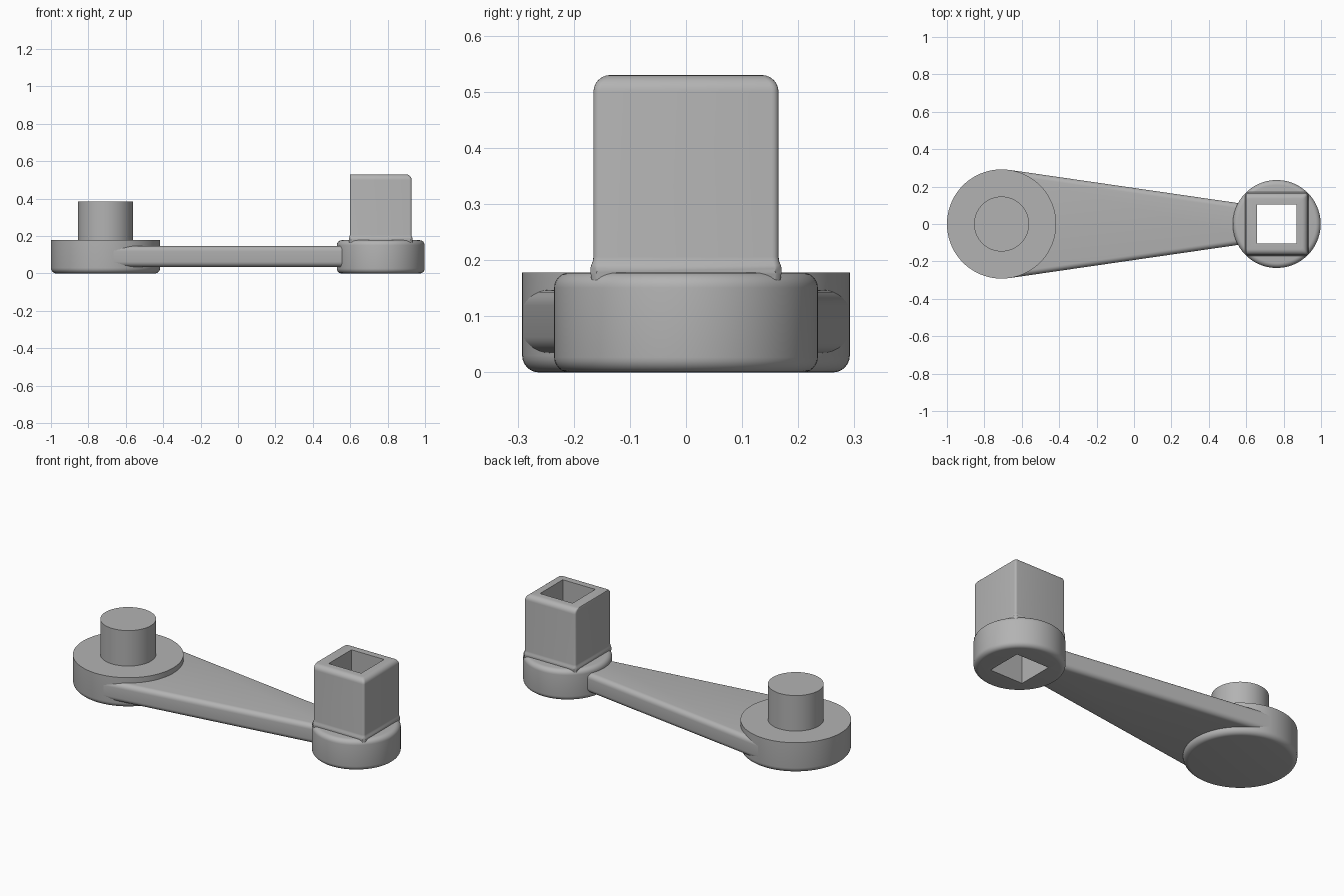
import bpy, bmesh
from math import sin, cos, pi, radians

cube = bpy.data.objects.get("Cube")
if cube:
    bpy.data.objects.remove(cube, do_unlink=True)

# One grey material for the whole crank
grey = bpy.data.materials.new("plain_grey")
grey.use_nodes = True
colour = (0.45, 0.45, 0.45, 1)
grey.diffuse_color = colour
grey.node_tree.nodes["Principled BSDF"].inputs["Base Color"].default_value = colour

HUB_X, HUB_R = -0.708, 0.292
SOCKET_X, SOCKET_R = 0.763, 0.235
DISC_H = 0.178


def arc(cx, cz, r, start, end, steps=6):
    """Points on a circular arc, angles in degrees."""
    angles = [radians(start + (end - start) * i / steps) for i in range(steps + 1)]
    return [(cx + r * cos(a), cz + r * sin(a)) for a in angles]


def finish(name, bm):
    bmesh.ops.recalc_face_normals(bm, faces=bm.faces)
    mesh = bpy.data.meshes.new(name)
    bm.to_mesh(mesh)
    bm.free()
    mesh.materials.append(grey)
    obj = bpy.data.objects.new(name, mesh)
    bpy.context.collection.objects.link(obj)
    return obj


def activate(obj):
    bpy.ops.object.select_all(action='DESELECT')
    obj.select_set(True)
    bpy.context.view_layer.objects.active = obj


def smooth(obj):
    activate(obj)
    bpy.ops.object.shade_smooth_by_angle(angle=radians(32))


def loft(name, rings):
    """Skin a stack of closed rings and cap both ends."""
    bm = bmesh.new()
    loops = [[bm.verts.new(p) for p in ring] for ring in rings]
    n = len(loops[0])
    for low, high in zip(loops, loops[1:]):
        for i in range(n):
            j = (i + 1) % n
            bm.faces.new((low[i], low[j], high[j], high[i]))
    bm.faces.new(loops[0][::-1])
    bm.faces.new(loops[-1])
    return finish(name, bm)


def lathe(name, x, profile, sides=96):
    turns = [2 * pi * i / sides for i in range(sides)]
    return loft(name, [[(x + r * cos(a), r * sin(a), z) for a in turns]
                       for r, z in profile])


def rounded_rect(x0, x1, half, z, r=0.012):
    """Rounded rectangle, kept within the rim of the socket disc."""
    points = []
    centres = ((x1 - r, half - r), (x0 + r, half - r),
               (x0 + r, r - half), (x1 - r, r - half))
    for k, (cx, cy) in enumerate(centres):
        for px, py in arc(cx, cy, r, 90 * k, 90 * k + 90, 4):
            dist = ((px - SOCKET_X) ** 2 + py ** 2) ** 0.5
            scale = min(1, (SOCKET_R - 0.002) / dist)
            points.append((SOCKET_X + (px - SOCKET_X) * scale, py * scale, z))
    return points


# Large hub disc, rounded underneath, with its pin
f = 0.03
hub = lathe("hub_disc", HUB_X, arc(HUB_R - f, f, f, -90, 0) + [(HUB_R, DISC_H)])
pin = lathe("hub_pin", HUB_X, [(0.147, DISC_H - 0.02), (0.147, 0.385)])

# Tapered arm with rounded long edges
outline = ((-0.665, 0.289), (0.61, 0.104), (0.61, -0.104), (-0.665, -0.289))
arm = loft("tapered_arm", [[(x, y, z) for x, y in outline] for z in (0.035, 0.147)])
bm = bmesh.new()
bm.from_mesh(arm.data)
long_edges = [e for e in bm.edges
              if abs(e.verts[0].co.x - e.verts[1].co.x) > 1
              and e.verts[0].co.y * e.verts[1].co.y > 0]
bmesh.ops.bevel(bm, geom=long_edges, offset=0.028, segments=6, profile=0.5,
                affect='EDGES')
bm.to_mesh(arm.data)
bm.free()

# Small socket disc, rounded above and below
f = 0.027
base = lathe("socket_disc", SOCKET_X,
             arc(SOCKET_R - f, f, f, -90, 0) + arc(SOCKET_R - f, DISC_H - f, f, 0, 90))

# Square column: flared foot, straight walls, rounded top on three sides
HALF, TOP, f = 0.165, 0.53, 0.03
rings = [rounded_rect(SOCKET_X - HALF, SOCKET_X + HALF, HALF, 0.14)]
rings += [rounded_rect(SOCKET_X - w, SOCKET_X + w, w, z)
          for w, z in arc(HALF + f, DISC_H + f - 0.002, f, 270, 180)]
rings += [rounded_rect(SOCKET_X - HALF, SOCKET_X + w, w, z)
          for w, z in arc(HALF - f, TOP - f, f, 0, 90)]
column = loft("socket_column", rings)

# Square hole through column and disc
hole = 0.105
corners = ((-hole, -hole), (hole, -hole), (hole, hole), (-hole, hole))
cutter = loft("hole_cutter", [[(SOCKET_X + x, y, z) for x, y in corners]
                              for z in (-0.1, 0.7)])
for part in (base, column):
    cut = part.modifiers.new("square_hole", 'BOOLEAN')
    cut.operation = 'DIFFERENCE'
    cut.solver = 'EXACT'
    cut.object = cutter
    activate(part)
    bpy.ops.object.modifier_apply(modifier=cut.name)
bpy.data.objects.remove(cutter, do_unlink=True)

for part in (hub, pin, arm, base, column):
    smooth(part)
